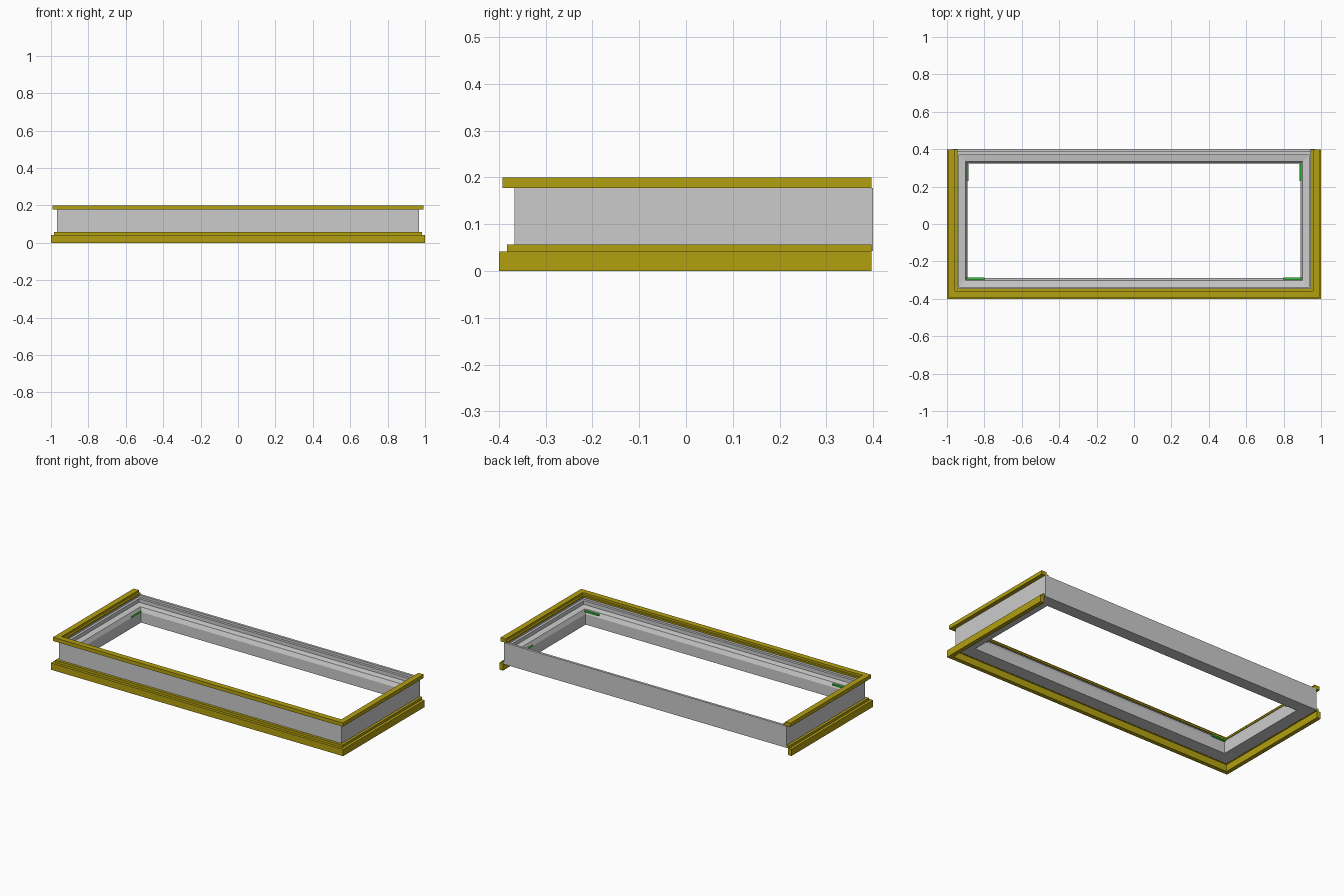
import bpy, bmesh

if "Cube" in bpy.data.objects:
    bpy.data.objects.remove(bpy.data.objects["Cube"])

X, FRONT, BACK, TRIM_END = 0.967, -0.367, 0.40, 0.397


def material(name, col):
    m = bpy.data.materials.new(name)
    m.diffuse_color = col
    m.use_nodes = True
    m.node_tree.nodes["Principled BSDF"].inputs["Base Color"].default_value = m.diffuse_color
    return m


yellow = material("yellow_trim", (0.45, 0.35, 0.005, 1))
green = material("green_clip", (0.02, 0.6, 0.03, 1))


def finish(name, bm, mat=None):
    bmesh.ops.recalc_face_normals(bm, faces=bm.faces[:])
    me = bpy.data.meshes.new(name)
    bm.to_mesh(me)
    bm.free()
    ob = bpy.data.objects.new(name, me)
    bpy.context.collection.objects.link(ob)
    if mat:
        me.materials.append(mat)
    return ob


def sweep(name, profile, closed, mat=None):
    """Sweep (inset, height) profile round the plan rectangle with mitred corners."""
    bm = bmesh.new()
    rows = []
    for d, z in profile:
        back = BACK - d if closed else TRIM_END
        pts = [(-X + d, back), (-X + d, FRONT + d), (X - d, FRONT + d), (X - d, back)]
        rows.append([bm.verts.new((x, y, z)) for x, y in pts])
    n = len(rows)
    for i in range(n):
        a, b = rows[i], rows[(i + 1) % n]
        for k in range(4 if closed else 3):
            j = (k + 1) % 4
            bm.faces.new((a[k], a[j], b[j], b[k]))
    if not closed:
        bm.faces.new([r[0] for r in rows])
        bm.faces.new([r[3] for r in rows])
    return finish(name, bm, mat)


def box(name, lo, hi, mat=None):
    bm = bmesh.new()
    bmesh.ops.create_cube(bm, size=1)
    for v in bm.verts:
        v.co = [lo[i] + (v.co[i] + 0.5) * (hi[i] - lo[i]) for i in range(3)]
    return finish(name, bm, mat)


# Four-sided wall with stepped ledges on its inner side
sweep("frame_wall", [(0, 0.043), (0, 0.177), (0.015, 0.177), (0.015, 0.163),
                     (0.03, 0.163), (0.03, 0.140), (0.065, 0.135),
                     (0.077, 0.110), (0.077, 0.045)], True)

# Three-sided mouldings, open at the back
sweep("top_moulding", [(-0.025, 0.177), (-0.025, 0.2), (0.010, 0.2),
                       (0.010, 0.187), (0.022, 0.187), (0.022, 0.177)], False, yellow)
sweep("base_moulding", [(-0.033, 0), (-0.033, 0.042), (-0.016, 0.042), (-0.016, 0.057),
                        (0, 0.057), (0, 0.042), (-0.008, 0.042), (-0.008, 0)], False, yellow)

# Small green clips at the inner corners
for side, s in (("left", -1), ("right", 1)):
    xs = sorted((s * 0.80, s * 0.895))
    box(f"front_clip_{side}", (xs[0], -0.296, 0.122), (xs[1], -0.286, 0.132), green)
    xs = sorted((s * 0.886, s * 0.893))
    box(f"side_clip_{side}", (xs[0], 0.23, 0.110), (xs[1], 0.32, 0.117), green)
